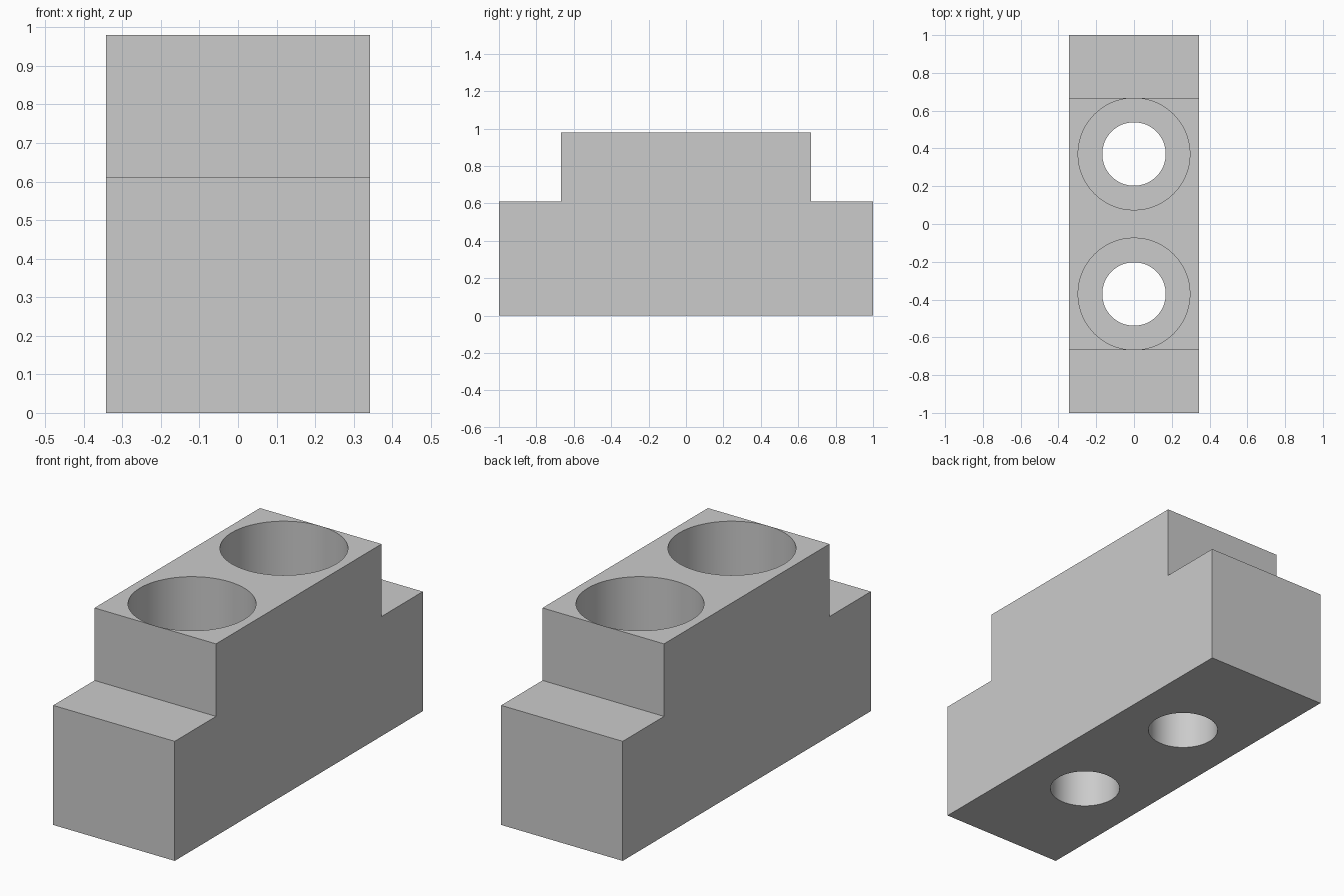
import bpy, bmesh, math

cube = bpy.data.objects.get("Cube")
if cube:
    bpy.data.objects.remove(cube, do_unlink=True)

HALF_W, HALF_L, HEIGHT = 0.343, 1.0, 0.98
STEP_Y, STEP_Z = 0.667, 0.61
HOLE_Y, HOLE_R, BORE_R, BORE_Z = 0.3705, 0.168, 0.296, 0.63

# Plain grey metal
grey = bpy.data.materials.new("grey_metal")
grey.use_nodes = True
colour = (0.6, 0.6, 0.6, 1)
grey.diffuse_color = colour
grey.node_tree.nodes["Principled BSDF"].inputs["Base Color"].default_value = colour


def make_object(name, bm):
    bmesh.ops.recalc_face_normals(bm, faces=bm.faces)
    mesh = bpy.data.meshes.new(name)
    bm.to_mesh(mesh)
    bm.free()
    mesh.materials.append(grey)
    obj = bpy.data.objects.new(name, mesh)
    bpy.context.collection.objects.link(obj)
    return obj


# Stepped block: side profile extruded across the width
half = [(HALF_L, 0), (HALF_L, STEP_Z), (STEP_Y, STEP_Z), (STEP_Y, HEIGHT)]
profile = half + [(-y, z) for y, z in reversed(half)]
bm = bmesh.new()
face = bm.faces.new([bm.verts.new((-HALF_W, y, z)) for y, z in profile])
side = bmesh.ops.extrude_face_region(bm, geom=[face])["geom"]
bmesh.ops.translate(bm, vec=(2 * HALF_W, 0, 0),
                    verts=[v for v in side if isinstance(v, bmesh.types.BMVert)])
block = make_object("stepped_block", bm)


# Counterbored screw hole cutter: a revolved profile
def hole_cutter(name, y):
    bm = bmesh.new()
    outline = [(0, -0.1), (HOLE_R, -0.1), (HOLE_R, BORE_Z),
               (BORE_R, BORE_Z), (BORE_R, HEIGHT + 0.1), (0, HEIGHT + 0.1)]
    verts = [bm.verts.new((0, y + r, z)) for r, z in outline]
    edges = [bm.edges.new(pair) for pair in zip(verts, verts[1:])]
    bmesh.ops.spin(bm, geom=verts + edges, cent=(0, y, 0), axis=(0, 0, 1),
                   angle=math.tau, steps=64)
    bmesh.ops.remove_doubles(bm, verts=bm.verts, dist=0.0001)
    return make_object(name, bm)


for name, sign in (("front_hole_cutter", -1), ("back_hole_cutter", 1)):
    cutter = hole_cutter(name, sign * HOLE_Y)
    cutter.hide_render = True
    cut = block.modifiers.new(name, "BOOLEAN")
    cut.operation = "DIFFERENCE"
    cut.solver = "EXACT"
    cut.object = cutter
    bpy.context.view_layer.objects.active = block
    bpy.ops.object.modifier_apply(modifier=cut.name)
    bpy.data.objects.remove(cutter, do_unlink=True)

# Smooth hole walls with crisp edges
bpy.ops.object.select_all(action="DESELECT")
block.select_set(True)
bpy.context.view_layer.objects.active = block
bpy.ops.object.shade_smooth_by_angle(angle=math.radians(30))
